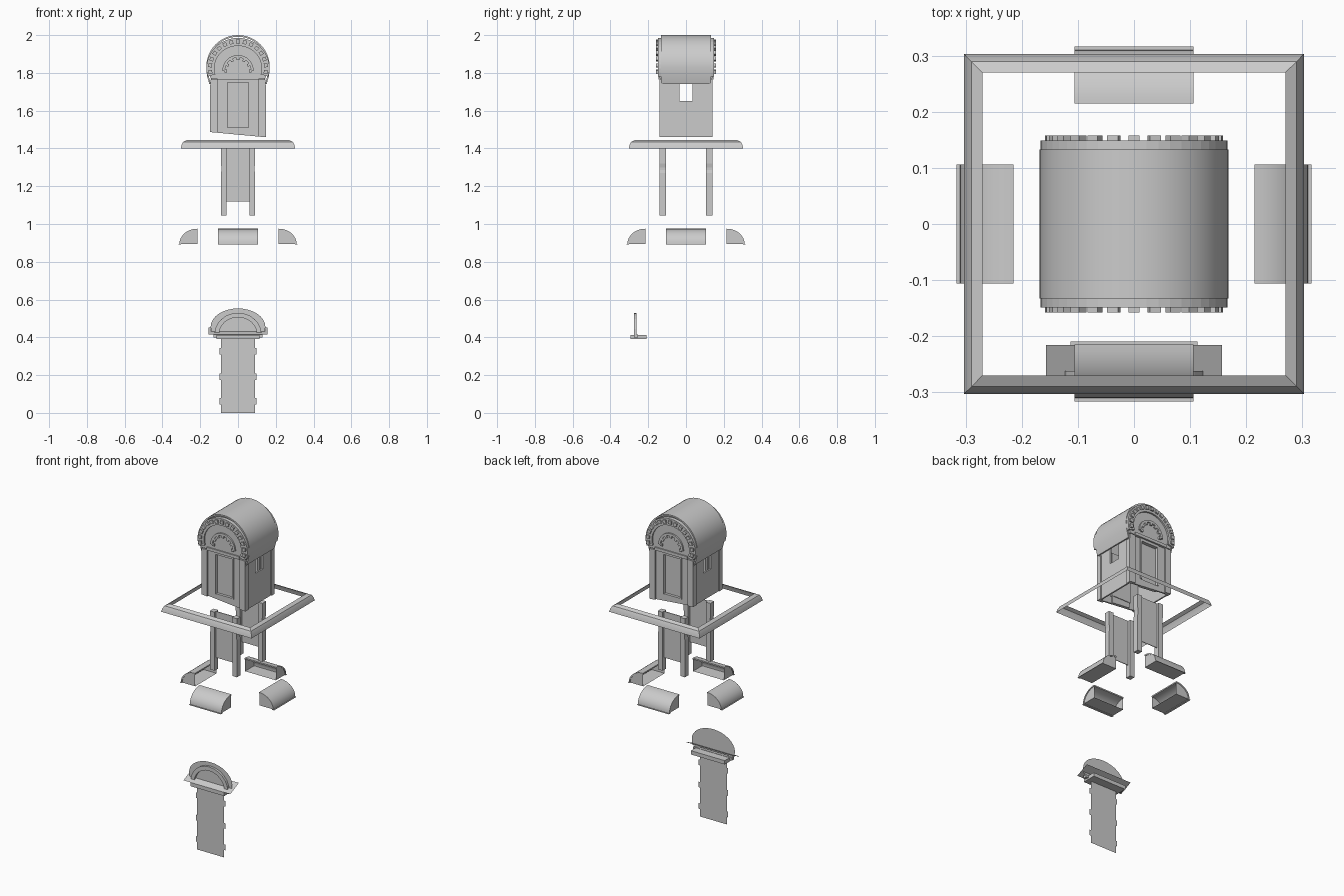
import bpy, bmesh
from math import sin, cos, pi, radians
from mathutils import Matrix

if "Cube" in bpy.data.objects:
    bpy.data.objects.remove(bpy.data.objects["Cube"])


def finish(name, bm, smooth=False):
    bmesh.ops.recalc_face_normals(bm, faces=bm.faces)
    me = bpy.data.meshes.new(name)
    bm.to_mesh(me)
    bm.free()
    ob = bpy.data.objects.new(name, me)
    bpy.context.collection.objects.link(ob)
    if smooth:
        bpy.ops.object.select_all(action='DESELECT')
        ob.select_set(True)
        bpy.context.view_layer.objects.active = ob
        bpy.ops.object.shade_smooth_by_angle(angle=radians(35))
    return ob


def add_prism(bm, pts, y0, y1):
    """Extrude an xz outline from y0 to y1; equal values give a flat sheet."""
    f = bm.faces.new([bm.verts.new((x, y0, z)) for x, z in pts])
    if y0 != y1:
        r = bmesh.ops.extrude_face_region(bm, geom=[f], use_keep_orig=True)
        vs = [g for g in r['geom'] if isinstance(g, bmesh.types.BMVert)]
        bmesh.ops.translate(bm, verts=vs, vec=(0, y1 - y0, 0))


def prism(name, pts, y0, y1, smooth=False):
    bm = bmesh.new()
    add_prism(bm, pts, y0, y1)
    return finish(name, bm, smooth)


def box(name, x0, x1, y0, y1, z0, z1):
    return prism(name, [(x0, z0), (x1, z0), (x1, z1), (x0, z1)], y0, y1)


def arc(cz, rx, rz, a0, a1, n):
    return [(rx * cos(radians(a0 + (a1 - a0) * i / n)),
             cz + rz * sin(radians(a0 + (a1 - a0) * i / n))) for i in range(n + 1)]


def band(cz, rx, rz, t, a0, a1, n):
    return arc(cz, rx, rz, a0, a1, n) + arc(cz, rx - t, rz - t, a1, a0, n)


def base(x):
    """Sloping lower edge of the cabin."""
    return 1.473 - 0.093 * x


def strip(name, x0, x1, y0, y1, top):
    return prism(name, [(x0, base(x0)), (x1, base(x1)), (x1, top), (x0, top)], y0, y1)


# Barrel roof
CZ = 1.832
roof = ([(0.152, 1.74), (0.165, 1.79)] + arc(CZ, 0.168, 0.168, 0, 180, 24)
        + [(-0.165, 1.79), (-0.152, 1.74), (-0.144, 1.74), (-0.156, 1.79)]
        + arc(CZ, 0.159, 0.159, 180, 0, 24) + [(0.156, 1.79), (0.144, 1.74)])
prism("barrel_roof", roof, -0.133, 0.133, True)

# Cabin side walls with a window gap under the eaves
for s in (-1, 1):
    a, b = sorted((s * 0.132, s * 0.142))
    strip("side_wall_sill", a, b, -0.13, 0.13, 1.65)
    for t in (-1, 1):
        y0, y1 = sorted((t * 0.035, t * 0.13))
        box("side_wall_pier", a, b, y0, y1, 1.65, 1.78)
        c, d = sorted((s * 0.132, s * 0.147))
        y0, y1 = sorted((t * 0.11, t * 0.138))
        strip("corner_pilaster", c, d, y0, y1, 1.735)

# Matching front and back facades
for s, side in ((-1, "front"), (1, "back")):
    def Y(v):
        return s * v
    for t in (-1, 1):
        a, b = sorted((t * 0.06, t * 0.135))
        strip(side + "_wall", a, b, Y(0.122), Y(0.131), 1.78)
        a, b = sorted((t * 0.108, t * 0.146))
        strip(side + "_pilaster", a, b, Y(0.125), Y(0.141), 1.765)
        a, b = sorted((t * 0.056, t * 0.066))
        box(side + "_door_jamb", a, b, Y(0.11), Y(0.136), 1.51, 1.76)
    strip(side + "_threshold", -0.06, 0.06, Y(0.112), Y(0.131), 1.51)
    box(side + "_lintel", -0.066, 0.066, Y(0.11), Y(0.136), 1.75, 1.78)
    box(side + "_door", -0.056, 0.056, Y(0.108), Y(0.115), 1.51, 1.75)
    box(side + "_cornice", -0.11, 0.11, Y(0.125), Y(0.146), 1.766, 1.784)
    # Tympanum, arch band and radial dentils
    prism(side + "_tympanum",
          [(0.145, 1.77)] + arc(CZ, 0.162, 0.152, 0, 180, 24) + [(-0.145, 1.77)],
          Y(0.125), Y(0.139))
    prism(side + "_arch_band", band(1.825, 0.167, 0.16, 0.042, -16, 196, 28), Y(0.13), Y(0.149))
    bm = bmesh.new()
    for i in range(15):
        ang = radians(-8 + 196 * i / 14)
        r = bmesh.ops.create_cube(bm, size=1)['verts']
        m = (Matrix.Translation((0.148 * cos(ang), Y(0.148), 1.825 + 0.141 * sin(ang)))
             @ Matrix.Rotation(-ang, 4, 'Y') @ Matrix.Diagonal((0.02, 0.02, 0.02, 1)))
        bmesh.ops.transform(bm, matrix=m, verts=r)
    finish(side + "_arch_dentils", bm)
    prism(side + "_fan_arch", band(1.81, 0.083, 0.085, 0.014, 0, 180, 16), Y(0.135), Y(0.148))
    bm = bmesh.new()
    for i in range(7):
        ang = pi * i / 6
        r = bmesh.ops.create_cube(bm, size=1)['verts']
        m = (Matrix.Translation((0.064 * cos(ang), Y(0.143), 1.81 + 0.064 * sin(ang)))
             @ Matrix.Rotation(-ang, 4, 'Y') @ Matrix.Diagonal((0.014, 0.01, 0.014, 1)))
        bmesh.ops.transform(bm, matrix=m, verts=r)
    finish(side + "_fan_blocks", bm)

# Square eaves ring, a curved sheet
bm = bmesh.new()
rows = []
for h, z in ((0.303, 1.40), (0.299, 1.418), (0.29, 1.435), (0.27, 1.445)):
    rows.append([bm.verts.new((x * h, y * h, z)) for x, y in ((-1, -1), (1, -1), (1, 1), (-1, 1))])
for lo, hi in zip(rows, rows[1:]):
    for i in range(4):
        j = (i + 1) % 4
        bm.faces.new((lo[i], lo[j], hi[j], hi[i]))
finish("eaves_ring", bm, True)

# Post pairs with recessed panels
for s in (-1, 1):
    for t in (-1, 1):
        post = [(0.06, 1.045), (0.09, 1.045), (0.09, 1.27), (0.087, 1.285), (0.087, 1.30),
                (0.091, 1.32), (0.091, 1.40), (0.06, 1.40)]
        y0, y1 = sorted((s * 0.105, s * 0.139))
        prism("post", [(t * x, z) for x, z in post], y0, y1)
    box("post_panel", -0.061, 0.061, s * 0.122, s * 0.126, 1.12, 1.40)

# Four quarter-round hoods, open toward the middle
n = 12
curve = [(0.215 + 0.095 * sin(pi / 2 * i / n), 0.895 + 0.08 * cos(pi / 2 * i / n))
         for i in range(n + 1)]
inner = [(0.215 + 0.087 * sin(pi / 2 * i / n), 0.895 + 0.072 * cos(pi / 2 * i / n))
         for i in range(n + 1)]
for k in range(4):
    rot = Matrix.Rotation(k * pi / 2, 4, 'Z')
    bm = bmesh.new()
    add_prism(bm, curve + [(0.316, 0.895), (0.316, 0.892), (0.302, 0.892)] + inner[::-1],
              -0.106, 0.106)
    bm.transform(rot)
    finish("hood_shell", bm, True)
    bm = bmesh.new()
    for y in (-0.103, 0.103):
        add_prism(bm, inner + [(0.215, 0.895)], y, y)
    f = [bm.verts.new(p) for p in ((0.215, -0.103, 0.895), (0.302, -0.103, 0.895),
                                   (0.302, 0.103, 0.895), (0.215, 0.103, 0.895))]
    bm.faces.new(f)
    bm.transform(rot)
    finish("hood_ends_and_floor", bm)

# Lower door panel sheet with quoin steps
PY = -0.262
right = [(0.09, 0.0)]
for z in (0.045, 0.175, 0.31):
    right += [(0.09, z), (0.099, z), (0.099, z + 0.034), (0.09, z + 0.034)]
right.append((0.09, 0.395))
prism("lower_panel", right + [(-x, z) for x, z in reversed(right)], PY, PY)

# Cornice, sloping ledge and small brackets
box("lower_cornice", -0.113, 0.113, -0.294, -0.209, 0.39, 0.413)
box("lower_cornice_lip", -0.13, 0.13, -0.275, -0.255, 0.40, 0.415)
bm = bmesh.new()
bm.faces.new([bm.verts.new(p) for p in ((-0.157, -0.298, 0.415), (0.157, -0.298, 0.415),
                                        (0.157, -0.216, 0.452), (-0.157, -0.216, 0.452))])
finish("sloping_ledge", bm)

# Round pediment sheet with raised arch moulding
prism("pediment", [(0.14, 0.42)] + arc(0.455, 0.145, 0.098, 0, 180, 16) + [(-0.14, 0.42)], PY, PY)
prism("pediment_moulding", band(0.415, 0.125, 0.115, 0.024, 0, 180, 12), -0.276, -0.262)
